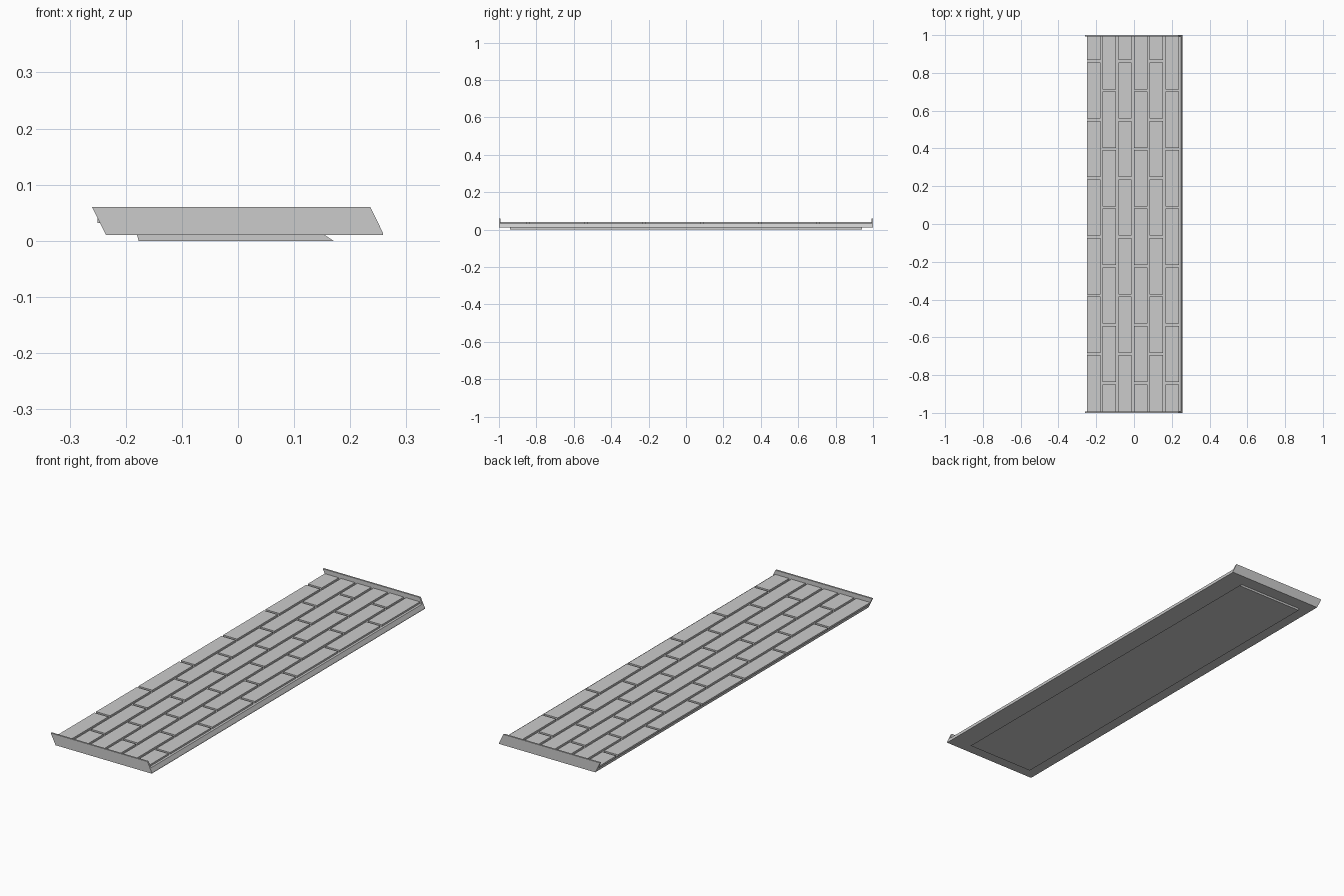
import bpy, bmesh

old = bpy.data.objects.get("Cube")
if old:
    bpy.data.objects.remove(old, do_unlink=True)

# One flat stone grey
grey = bpy.data.materials.new("stone_grey")
grey.use_nodes = True
tone = (0.6, 0.6, 0.6, 1)
grey.diffuse_color = tone
grey.node_tree.nodes["Principled BSDF"].inputs["Base Color"].default_value = tone


def prism(bm, profile, y0, y1):
    """Extrude an x-z outline along y."""
    face = bm.faces.new([bm.verts.new((x, y0, z)) for x, z in profile])
    moved = bmesh.ops.extrude_face_region(bm, geom=[face])["geom"]
    verts = [v for v in moved if isinstance(v, bmesh.types.BMVert)]
    bmesh.ops.translate(bm, verts=verts, vec=(0, y1 - y0, 0))


def finish(name, bm):
    bmesh.ops.recalc_face_normals(bm, faces=bm.faces)
    mesh = bpy.data.meshes.new(name)
    bm.to_mesh(mesh)
    bm.free()
    mesh.materials.append(grey)
    obj = bpy.data.objects.new(name, mesh)
    bpy.context.collection.objects.link(obj)


def part(name, profile, y0, y1):
    bm = bmesh.new()
    prism(bm, profile, y0, y1)
    finish(name, bm)


# Sloped slab, underside plate and raised end caps
TOP, FLOOR, INNER = 0.04, 0.032, 0.992
part("slab", [(-0.235, 0.01), (0.258, 0.01), (0.258, 0.015), (0.249, FLOOR), (-0.246, FLOOR)], -INNER, INNER)
part("underside_plate", [(-0.177, 0), (0.17, 0), (0.155, 0.01), (-0.18, 0.01)], -0.94, 0.94)
cap = [(-0.235, 0.01), (0.258, 0.01), (0.258, 0.015), (0.236, 0.06), (-0.26, 0.06)]
part("front_cap", cap, -1, -INNER)
part("back_cap", cap, INNER, 1)

# Brick courses in running bond, separated by grooves
ROWS, LENGTH, GAP = 6, 0.31, 0.012
LEFT, RIGHT = -0.25, 0.238
width = (RIGHT - LEFT + GAP) / ROWS
bm = bmesh.new()
for row in range(ROWS):
    x0 = LEFT + row * width
    x1 = x0 + width - GAP
    outline = [(x0, FLOOR), (x1, FLOOR), (x1, TOP), (x0, TOP)]
    y = -INNER - (row % 2) * LENGTH / 2
    while y < INNER:
        start, end = max(y, -INNER), min(y + LENGTH - GAP, INNER)
        if end - start > GAP:
            prism(bm, outline, start, end)
        y += LENGTH
finish("bricks", bm)
